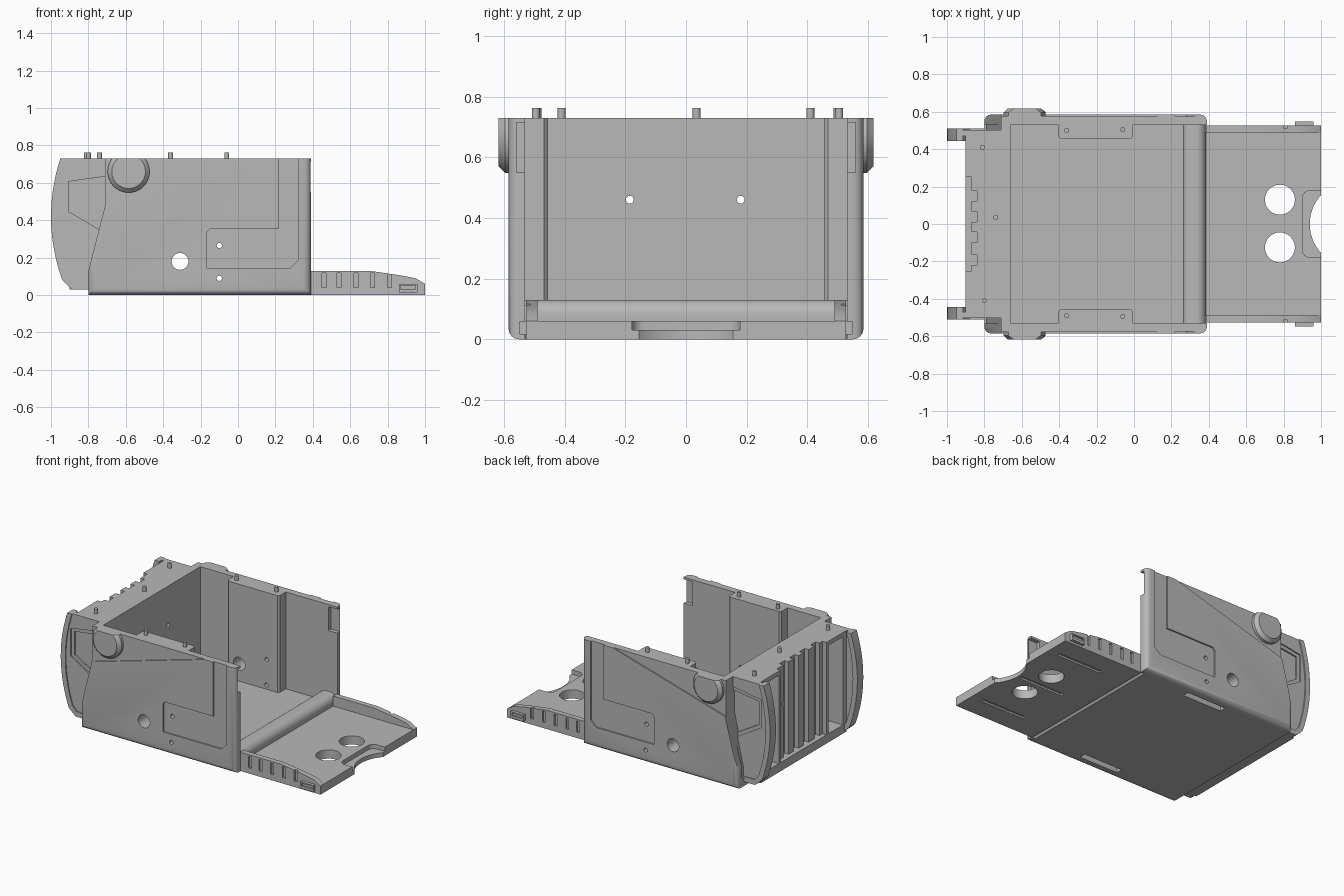
import bpy, bmesh, math
from mathutils import Vector

cube = bpy.data.objects.get("Cube")
if cube:
    bpy.data.objects.remove(cube, do_unlink=True)

grey = bpy.data.materials.new("plain grey")
grey.use_nodes = True
grey.diffuse_color = (0.48, 0.48, 0.48, 1)
grey.node_tree.nodes["Principled BSDF"].inputs["Base Color"].default_value = grey.diffuse_color


def activate(ob):
    bpy.ops.object.select_all(action='DESELECT')
    ob.select_set(True)
    bpy.context.view_layer.objects.active = ob


def prism(name, pts, axis, a, b):
    """Extrude a 2D outline along an axis from a to b."""
    put = {'x': lambda u, v: (a, u, v), 'y': lambda u, v: (u, a, v),
           'z': lambda u, v: (u, v, a)}[axis]
    bm = bmesh.new()
    face = bm.faces.new([bm.verts.new(put(u, v)) for u, v in pts])
    new = bmesh.ops.extrude_face_region(bm, geom=[face])["geom"]
    shift = Vector([(b - a) if c == axis else 0 for c in 'xyz'])
    bmesh.ops.translate(bm, vec=shift, verts=[g for g in new if isinstance(g, bmesh.types.BMVert)])
    # The outline face stays as the first cap, so the solid is closed
    bmesh.ops.recalc_face_normals(bm, faces=bm.faces)
    mesh = bpy.data.meshes.new(name)
    bm.to_mesh(mesh)
    bm.free()
    ob = bpy.data.objects.new(name, mesh)
    bpy.context.collection.objects.link(ob)
    mesh.materials.append(grey)
    return ob


def box(name, x0, x1, y0, y1, z0, z1):
    return prism(name, [(x0, y0), (x1, y0), (x1, y1), (x0, y1)], 'z', z0, z1)


def arc(u, v, r, start, end, n):
    return [(u + r * math.cos(t), v + r * math.sin(t))
            for t in [start + (end - start) * i / n for i in range(n + 1)]]


def rod(name, u, v, r, axis, a, b, n=32):
    return prism(name, arc(u, v, r, 0, math.tau, n)[:-1], axis, a, b)


def cut(ob, *cutters):
    for c in cutters:
        activate(ob)
        m = ob.modifiers.new("cut", 'BOOLEAN')
        m.operation, m.solver, m.object = 'DIFFERENCE', 'EXACT', c
        bpy.ops.object.modifier_apply(modifier=m.name)
        bpy.data.objects.remove(c, do_unlink=True)
    return ob


def round_edges(ob, width, rule, segments=4):
    """Bevel the edges whose two ends both satisfy the rule."""
    bm = bmesh.new()
    bm.from_mesh(ob.data)
    edges = [e for e in bm.edges if all(rule(v.co) for v in e.verts)]
    bmesh.ops.bevel(bm, geom=edges, offset=width, segments=segments, profile=0.5, affect='EDGES')
    bm.to_mesh(ob.data)
    bm.free()


TOP = 0.73
WALL = [(-0.8, 0), (0.39, 0), (0.39, TOP), (-0.71, TOP), (-0.71, 0.48), (-0.8, 0.13)]
RECESS = [(0.22, 0.8), (0.22, 0.355), (-0.15, 0.355), (-0.165, 0.34), (-0.165, 0.145),
          (0.28, 0.145), (0.32, 0.185), (0.32, 0.8)]
PANEL = [(-0.93, 0.625), (-0.69, 0.665), (-0.69, 0.29), (-0.93, 0.435)]
PANEL_INNER = [(-0.905, 0.607), (-0.69, 0.637), (-0.69, 0.32), (-0.905, 0.447)]


def bow(inset, z0):
    """Curved rear outline of the end plates."""
    zs = [z0 + (TOP - z0) * i / 14 for i in range(15)]
    return [(-1 + inset + 0.52 * (z - 0.42) ** 2, z) for z in zs]


def side_holes(s):
    return [rod("c", x, z, r, 'y', s * 0.4, s * 0.7, 24)
            for x, z, r in ((-0.31, 0.18, 0.045), (-0.1, 0.265, 0.014), (-0.1, 0.09, 0.014))]


for s, side in ((-1, "front"), (1, "back")):
    # Side wall with rounded lower and open-end edges
    wall = prism(side + "_wall", WALL, 'y', s * 0.53, s * 0.585)
    round_edges(wall, 0.035, lambda c: abs(c.y) > 0.58 and (c.z < 0.01 or c.x > 0.38 or c.x < -0.79))
    cut(wall,
        prism("c", [(-0.75, 0.473), (0.15, TOP), (0.15, 0.8), (-0.75, 0.8)], 'y', s * 0.577, s * 0.7),
        prism("c", RECESS, 'y', s * 0.575, s * 0.7),
        box("c", 0.32, 0.5, *sorted((s * 0.5, s * 0.558)), 0.55, 0.715),
        *side_holes(s))

    # Thick rear corner that joins the wall to the end
    prism(side + "_rear_corner", [(-0.79, 0.03), (-0.66, 0.03), (-0.66, TOP), (-0.71, TOP),
                                  (-0.71, 0.48), (-0.79, 0.13)], 'y', s * 0.47, s * 0.53)

    # Thick pad inside the wall
    pad = prism(side + "_inner_pad", [(-0.405, s * 0.53), (-0.405, s * 0.468), (-0.392, s * 0.455),
                                      (-0.018, s * 0.455), (-0.005, s * 0.468), (-0.005, s * 0.53)],
                'z', 0.06, TOP)
    cut(pad, *side_holes(s))

    # Round knob, flat at the wall top
    knob = rod(side + "_knob", -0.585, 0.66, 0.112, 'y', s * 0.56, s * 0.618, 48)
    round_edges(knob, 0.022, lambda c: abs(c.y) > 0.61, 1)
    cut(knob, box("c", -0.8, -0.4, -0.7, 0.7, TOP, 0.9))

    # Bowed end plate with raised rim and stepped sunk panel
    plate = prism(side + "_end_plate", [(-0.7, 0.06), (-0.89, 0.06)] + bow(0.03, 0.1) + [(-0.7, TOP)],
                  'y', s * 0.47, s * 0.502)
    cut(plate, prism("c", PANEL, 'y', s * 0.494, s * 0.6),
        prism("c", PANEL_INNER, 'y', s * 0.484, s * 0.6))
    prism(side + "_end_rim", [(-0.78, 0.03), (-0.885, 0.03), (-0.91, 0.05)] + bow(0, 0.08)
          + bow(0.035, 0.1)[::-1] + [(-0.88, 0.065), (-0.78, 0.065)], 'y', s * 0.445, s * 0.51)

    # Tray side with slanted top and finger slots
    rail = prism(side + "_tray_side", [(0.385, 0), (1, 0), (1, 0.06), (0.95, 0.09), (0.86, 0.107),
                                       (0.7, 0.13), (0.385, 0.13)], 'y', s * 0.49, s * 0.527)
    cut(rail, *[box("c", x - 0.011, x + 0.011, *sorted((s * 0.513, s * 0.6)), 0.04, 0.118)
                for x in (0.46, 0.54, 0.63, 0.72, 0.81)])
    latch = box(side + "_tray_latch", 0.86, 0.96, *sorted((s * 0.52, s * 0.548)), 0.015, 0.06)
    cut(latch, box("c", 0.87, 0.95, *sorted((s * 0.538, s * 0.6)), 0.033, 0.052))

# Floor of the box, with underside slots and a groove by the tray
floor = box("floor", -0.8, 0.385, -0.53, 0.53, 0, 0.06)
cut(floor, *[box("c", -0.3, 0, y - 0.022, y + 0.022, -0.1, 0.04) for y in (-0.5, 0.5)],
    prism("c", [(0.35, -0.01), (0.4, -0.01), (0.4, 0.02), (0.375, 0.02)], 'y', -0.6, 0.6))

# Rounded bar across the floor
bar_outline = ([(0.262, 0.06)] + arc(0.297, 0.095, 0.035, math.pi, math.pi / 2, 6)
               + arc(0.335, 0.08, 0.05, math.pi / 2, 0, 8) + [(0.385, 0.06)])
prism("cross_bar", bar_outline, 'y', -0.53, 0.53)

# Tray with two finger holes, curved notch, sunk notch surround and underside grooves
tray = box("tray", 0.385, 1, -0.49, 0.49, 0, 0.06)
surround = ([(1.1, -0.178)] + [(1.1, 0.178)] + arc(0.94, 0.138, 0.04, math.pi / 2, math.pi, 6)
            + arc(0.94, -0.138, 0.04, math.pi, 1.5 * math.pi, 6))
cut(tray, rod("c", 0.78, 0.13, 0.08, 'z', -0.1, 0.2, 48), rod("c", 0.78, -0.125, 0.08, 'z', -0.1, 0.2, 48),
    prism("c", surround, 'z', 0.03, 0.1), rod("c", 1.17, 0, 0.23, 'z', -0.1, 0.2, 64),
    *[box("c", 0.58, 0.92, y - 0.013, y + 0.013, -0.1, 0.012) for y in (-0.37, 0, 0.37)])

# Rear wall: ribbed centre, deep pocket each side, two small holes
rear = box("rear_wall", -0.9, -0.66, -0.47, 0.47, 0.03, TOP)
cut(rear, box("c", -1, -0.87, -0.25, 0.25, 0.09, 0.9),
    *[box("c", -1, -0.84, y - 0.028, y + 0.028, 0.09, 0.9) for y in (-0.19, -0.07, 0.04, 0.15)],
    *[box("c", -1, -0.78, *sorted((s * 0.27, s * 0.43)), 0.09, 0.7) for s in (-1, 1)],
    *[rod("c", y, 0.46, 0.013, 'x', -1.1, -0.5, 16) for y in (-0.185, 0.18)])

# Locating pins on the top rim
for x, y in ((-0.81, 0.41), (-0.74, 0.035), (-0.8, -0.41), (-0.36, 0.5), (-0.06, 0.505),
             (-0.36, -0.49), (-0.06, -0.495)):
    rod("locating_pin", x, y, 0.013, 'z', TOP - 0.02, 0.762, 16)

# Smooth the curved parts, keeping corners sharp
for ob in [o for o in bpy.context.scene.objects if o.type == 'MESH']:
    activate(ob)
    bpy.ops.object.shade_smooth_by_angle(angle=math.radians(30))
